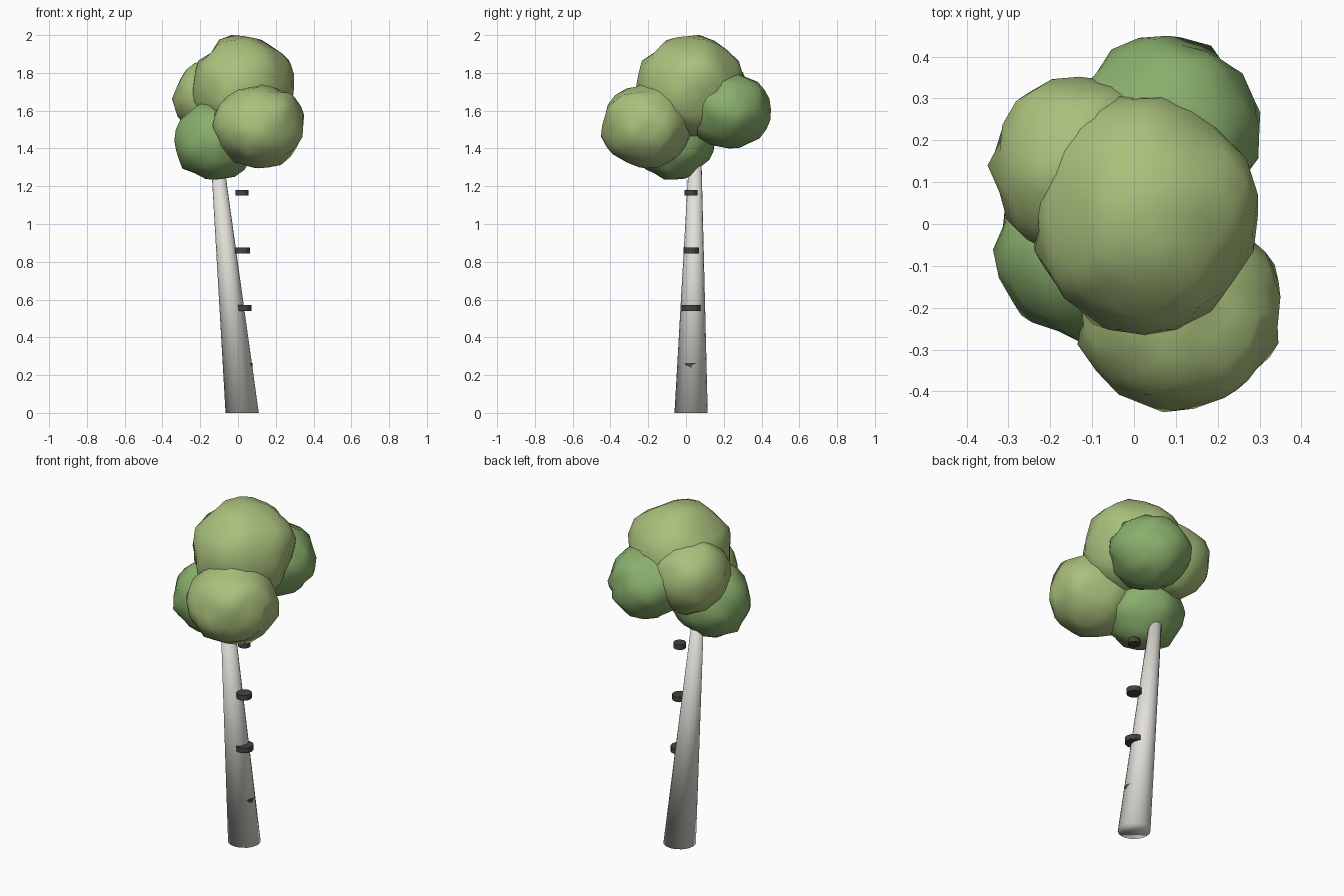
import bpy
import bmesh
from mathutils import Vector, noise

cube = bpy.data.objects.get("Cube")
if cube:
    bpy.data.objects.remove(cube)


def make_material(name, color):
    mat = bpy.data.materials.new(name)
    mat.use_nodes = True
    mat.diffuse_color = (*color, 1)
    bsdf = mat.node_tree.nodes["Principled BSDF"]
    bsdf.inputs["Base Color"].default_value = (*color, 1)
    bsdf.inputs["Roughness"].default_value = 0.9
    return mat


bark = make_material("pale_bark", (0.76, 0.74, 0.69))
dark = make_material("dark_bark", (0.06, 0.055, 0.05))
light_leaf = make_material("light_leaf", (0.40, 0.53, 0.20))
deep_leaf = make_material("deep_leaf", (0.25, 0.43, 0.15))


def add_object(name, bm, mat, smooth):
    mesh = bpy.data.meshes.new(name)
    for face in bm.faces:
        face.smooth = smooth
    bm.to_mesh(mesh)
    bm.free()
    mesh.materials.append(mat)
    obj = bpy.data.objects.new(name, mesh)
    bpy.context.collection.objects.link(obj)
    return obj


# Leaning, tapered trunk
BASE, TOP = Vector((0.022, 0.027, 0)), Vector((-0.118, 0.05, 1.42))
bm = bmesh.new()
bmesh.ops.create_cone(bm, cap_ends=True, segments=16, radius1=0.088,
                      radius2=0.03, depth=TOP.z)
for v in bm.verts:
    v.co.z += TOP.z / 2
    centre = BASE.lerp(TOP, v.co.z / TOP.z)
    v.co.x += centre.x
    v.co.y += centre.y
add_object("trunk", bm, bark, True)

# Dark bark rings stacked straight above the base
for i, radius in enumerate((0.054, 0.05, 0.041, 0.034)):
    bm = bmesh.new()
    bmesh.ops.create_cone(bm, cap_ends=True, segments=12, radius1=radius,
                          radius2=radius, depth=0.03)
    ring = add_object(f"bark_ring_{i + 1}", bm, dark, False)
    ring.location = (BASE.x, BASE.y, 0.25 + 0.305 * i)


# Lumpy leaf clumps, each fitted to its low and high corner
def leaf_clump(name, low, high, mat, seed):
    low, high = Vector(low), Vector(high)
    bm = bmesh.new()
    bmesh.ops.create_icosphere(bm, subdivisions=3, radius=1)
    for v in bm.verts:
        v.co *= 1 + 0.12 * noise.noise(v.co * 2.6 + Vector((seed, seed * 2, 0)))
    for axis in range(3):
        values = [v.co[axis] for v in bm.verts]
        start, span = min(values), max(values) - min(values)
        for v in bm.verts:
            t = (v.co[axis] - start) / span
            v.co[axis] = low[axis] + t * (high[axis] - low[axis])
    add_object(name, bm, mat, True)


leaf_clump("crown_top", (-0.25, -0.265, 1.45), (0.297, 0.312, 2.0), light_leaf, 3.3)
leaf_clump("crown_front", (-0.135, -0.45, 1.295), (0.35, 0.025, 1.75), light_leaf, 7.7)
leaf_clump("crown_side", (-0.35, -0.07, 1.45), (0.08, 0.352, 1.87), light_leaf, 11.2)
leaf_clump("crown_back", (-0.135, 0.0, 1.40), (0.302, 0.45, 1.81), deep_leaf, 15.6)
leaf_clump("crown_low", (-0.337, -0.288, 1.235), (0.10, 0.155, 1.65), deep_leaf, 20.4)
